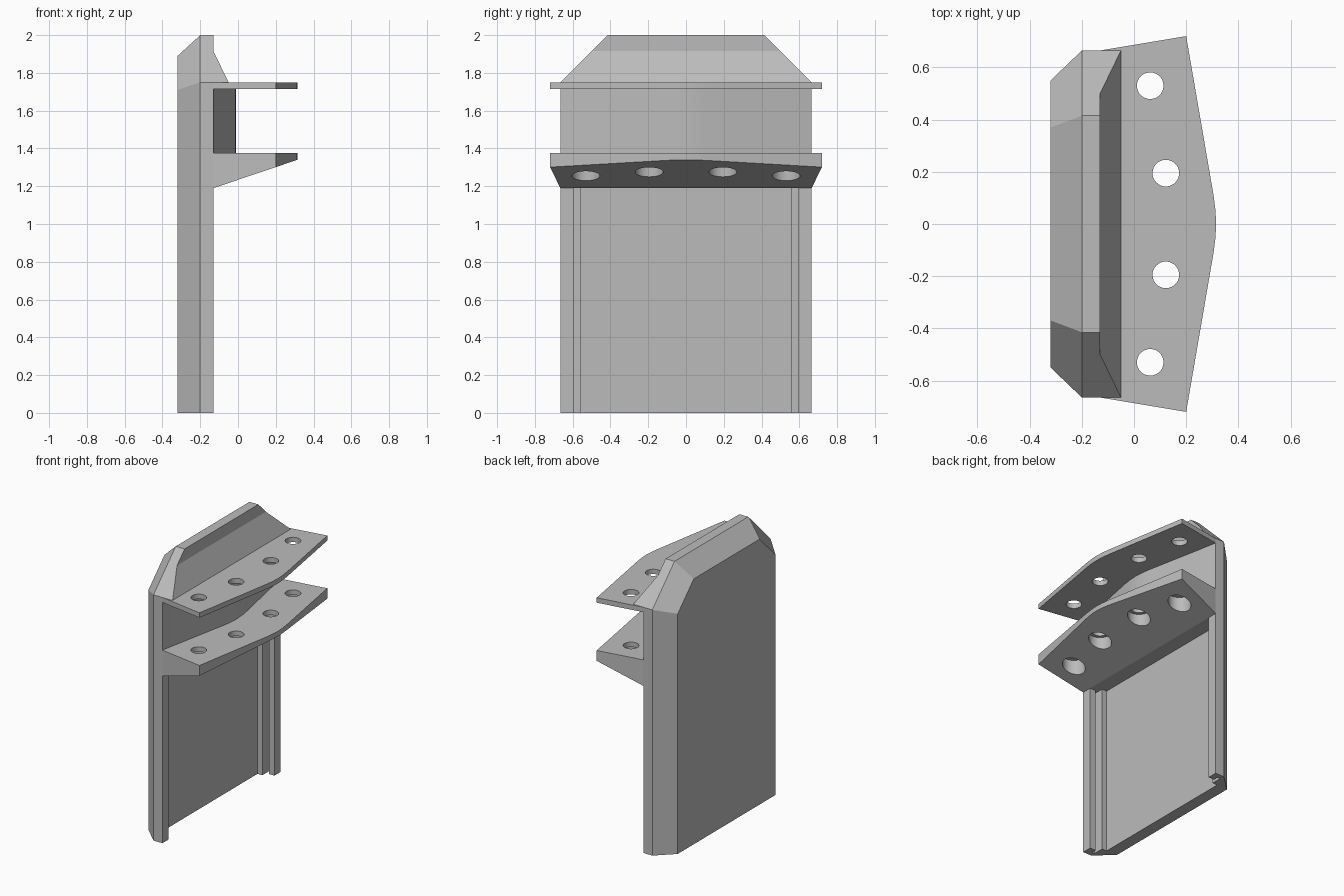
import bpy
import bmesh
import math

cube = bpy.data.objects.get("Cube")
if cube:
    bpy.data.objects.remove(cube, do_unlink=True)

grey = bpy.data.materials.new("plain_grey")
grey.use_nodes = True
colour = (0.5, 0.5, 0.5, 1)
grey.diffuse_color = colour
grey.node_tree.nodes["Principled BSDF"].inputs["Base Color"].default_value = colour


def loft(name, rings):
    """Solid joining rings of equal point count, capped at both ends."""
    bm = bmesh.new()
    loops = [[bm.verts.new(p) for p in ring] for ring in rings]
    count = len(loops[0])
    for a, b in zip(loops, loops[1:]):
        for i in range(count):
            j = (i + 1) % count
            bm.faces.new((a[i], a[j], b[j], b[i]))
    bm.faces.new(loops[0])
    bm.faces.new(loops[-1])
    bmesh.ops.recalc_face_normals(bm, faces=bm.faces)
    mesh = bpy.data.meshes.new(name)
    bm.to_mesh(mesh)
    bm.free()
    mesh.materials.append(grey)
    obj = bpy.data.objects.new(name, mesh)
    bpy.context.collection.objects.link(obj)
    return obj


def mirrored(half):
    """Close a half outline (first coordinate pair, y > 0) across y = 0."""
    return half + [(x, -y) for x, y in reversed(half) if y > 0]


def prism(name, outline, bottom, top):
    """Upright solid; bottom is a function of x."""
    return loft(name, [[(x, y, bottom(x)) for x, y in outline],
                       [(x, y, top) for x, y in outline]])


def cylinder(x, y, radius, low, high, sides=40):
    ring = [(x + radius * math.cos(math.tau * i / sides),
             y + radius * math.sin(math.tau * i / sides)) for i in range(sides)]
    return prism("hole_cutter", ring, lambda _: low, high)


def cut(obj, cutter):
    mod = obj.modifiers.new("cut", 'BOOLEAN')
    mod.operation = 'DIFFERENCE'
    mod.solver = 'EXACT'
    mod.object = cutter
    bpy.context.view_layer.objects.active = obj
    bpy.ops.object.modifier_apply(modifier=mod.name)
    bpy.data.objects.remove(cutter, do_unlink=True)


# Upright plate: clipped top corners and a chamfered rear edge
def plate_ring(x, side, shoulder, top_half, top):
    half = [(side, 0), (side, shoulder), (top_half, top)]
    return [(x, y, z) for y, z in half] + [(x, -y, z) for y, z in reversed(half)]


full = (0.665, 1.75, 0.415, 2.0)
plate = loft("back_plate", [plate_ring(-0.32, 0.55, 1.71, 0.37, 1.89),
                            plate_ring(-0.2, *full), plate_ring(-0.13, *full)])

# Recessed lower panel with a slotted rail along each side
recess = mirrored([(-0.05, 0.595), (-0.174, 0.595), (-0.174, 0.63),
                   (-0.197, 0.63), (-0.197, 0.555), (-0.235, 0.555)])
cut(plate, prism("recess_cutter", recess, lambda _: -0.1, 1.19))

# Sloping brace at the foot of the top fin
brace = loft("fin_brace", [[(-0.13, s * 0.5, 1.915), (-0.05, s * 0.665, 1.75),
                            (-0.13, s * 0.665, 1.75)] for s in (-1, 1)])

# Two shelves with a shallow pointed front
shelf_outline = mirrored([(-0.13, 0.665), (0.2, 0.72), (0.305, 0.11),
                          (0.312, 0.055), (0.315, 0)])
upper = prism("upper_shelf", shelf_outline, lambda _: 1.715, 1.75)
lower = prism("lower_shelf", shelf_outline,
              lambda x: 1.19 + (x + 0.13) * 0.337, 1.375)

# Bolt holes, with wider counterbores under the lower shelf
for side in (-1, 1):
    for x, y in ((0.062, 0.53), (0.122, 0.195)):
        cut(upper, cylinder(x, side * y, 0.051, 1.6, 1.9))
        cut(lower, cylinder(x, side * y, 0.051, 1.1, 1.5))
        cut(lower, cylinder(x, side * y, 0.074, 1.1, 1.34))

# Bowed wall between the shelves
wall_outline = mirrored([(-0.13, 0.665), (-0.02, 0.11), (-0.013, 0.055), (-0.01, 0)])
wall = prism("shelf_wall", wall_outline, lambda _: 1.375, 1.715)

# Smooth shading that keeps hard edges
bpy.ops.object.select_all(action='DESELECT')
for obj in (plate, brace, upper, lower, wall):
    obj.select_set(True)
bpy.context.view_layer.objects.active = plate
bpy.ops.object.shade_smooth_by_angle(angle=math.radians(30))
